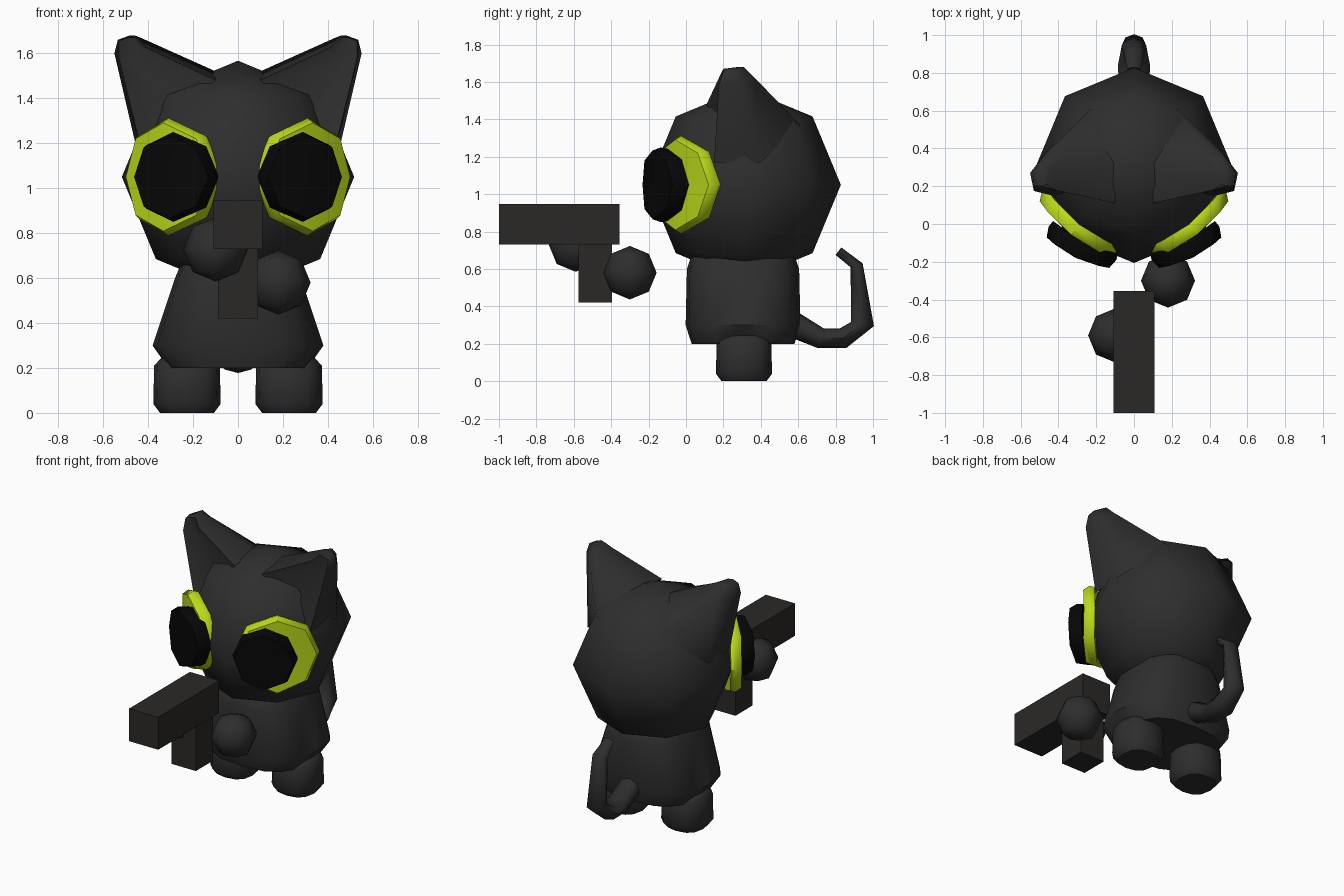
import bpy, bmesh
from math import sin, cos, pi, radians, copysign
from mathutils import Vector, Matrix

if "Cube" in bpy.data.objects:
    bpy.data.objects.remove(bpy.data.objects["Cube"])


def material(name, rgb):
    m = bpy.data.materials.new(name)
    m.diffuse_color = (*rgb, 1)
    m.use_nodes = True
    m.node_tree.nodes["Principled BSDF"].inputs["Base Color"].default_value = m.diffuse_color
    return m


FUR = material("dark_fur", (0.027, 0.027, 0.027))
STEEL = material("dark_steel", (0.024, 0.022, 0.020))
LIME = material("lime", (0.50, 0.70, 0.010))
BLACK = material("black", (0.002, 0.002, 0.002))


def finish(bm, name, mat, smooth_angle=None):
    bmesh.ops.recalc_face_normals(bm, faces=bm.faces)
    me = bpy.data.meshes.new(name)
    bm.to_mesh(me)
    bm.free()
    me.materials.append(mat)
    ob = bpy.data.objects.new(name, me)
    bpy.context.collection.objects.link(ob)
    if smooth_angle:
        bpy.ops.object.select_all(action='DESELECT')
        ob.select_set(True)
        bpy.context.view_layer.objects.active = ob
        bpy.ops.object.shade_smooth_by_angle(angle=radians(smooth_angle))
    return ob


def loft(name, rings, mat, smooth_angle=50):
    """Skin a list of equal-length point rings and cap both ends."""
    bm = bmesh.new()
    loops = [[bm.verts.new(p) for p in r] for r in rings]
    n = len(loops[0])
    for a, b in zip(loops, loops[1:]):
        for i in range(n):
            j = (i + 1) % n
            bm.faces.new((a[i], a[j], b[j], b[i]))
    bm.faces.new(loops[0])
    bm.faces.new(loops[-1])
    return finish(bm, name, mat, smooth_angle)


def ball(name, centre, r):
    """Eight-sided smooth sphere."""
    bm = bmesh.new()
    bmesh.ops.create_uvsphere(bm, u_segments=8, v_segments=4, radius=r,
                              matrix=Matrix.Translation(centre))
    return finish(bm, name, FUR, 60)


def box(name, lo, hi):
    lo, hi = Vector(lo), Vector(hi)
    bm = bmesh.new()
    bmesh.ops.create_cube(bm, size=1, matrix=Matrix.Translation((lo + hi) / 2)
                          @ Matrix.Diagonal((*(hi - lo), 1)))
    return finish(bm, name, STEEL)


def oval(cx, cy, z, rx, ry, n=16, power=1.0):
    """Horizontal ring; power below 1 squares it off."""
    pts = []
    for i in range(n):
        c, s = cos(2 * pi * i / n), sin(2 * pi * i / n)
        pts.append((cx + rx * copysign(abs(c) ** power, c),
                    cy + ry * copysign(abs(s) ** power, s), z))
    return pts


def eye_disc(name, side, centre, r, yaw, bulge, thick, mat):
    """Octagonal plate bent around the head and turned outwards."""
    c, s = cos(radians(yaw)), sin(radians(yaw))
    rings = []
    for scale, front in ((0.05, 0), (0.96, 0), (1, thick * 0.45), (0.92, thick), (0.05, thick)):
        ring = []
        for i in range(8):
            u = r * scale * cos(pi * i / 4)
            w = r * scale * sin(pi * i / 4)
            v = -front - bulge * (1 - (u / r) ** 2)
            ring.append((side * (centre[0] + u * c - v * s),
                         centre[1] + u * s + v * c, centre[2] + w))
        rings.append(ring)
    loft(name, rings, mat, 45)


# Head
ball("head", (0, 0.311, 1.05), 0.517)

# Body: wide at the hem, narrowing to the neck
loft("body", [oval(0, 0.305, z, rx, ry, 16, 0.7) for z, rx, ry in
              ((0.2, 0.31, 0.275), (0.3, 0.38, 0.307), (0.6, 0.28, 0.3),
               (0.66, 0.255, 0.28), (0.74, 0.2, 0.22))], FUR)

# Ears: base sunk in the head, dished front, blunt tip
ear_base = [(0.10, 0.11, 1.48), (0.29, 0.18, 1.30), (0.43, 0.15, 1.17),
            (0.45, 0.40, 1.17), (0.23, 0.61, 1.37), (0.10, 0.32, 1.52)]
ear_mid = [(0.42, 0.18, 1.63), (0.46, 0.235, 1.55), (0.53, 0.175, 1.58),
           (0.55, 0.27, 1.60), (0.47, 0.37, 1.62), (0.43, 0.29, 1.668)]
ear_tip = [(0.46, 0.21, 1.67), (0.49, 0.20, 1.67), (0.53, 0.20, 1.655),
           (0.535, 0.26, 1.66), (0.48, 0.31, 1.68), (0.46, 0.28, 1.68)]

for side, label in ((1, "left"), (-1, "right")):
    loft(label + "_ear", [[(side * x, y, z) for x, y, z in r]
                          for r in (ear_base, ear_mid, ear_tip)], FUR, 85)
    # Feet
    loft(label + "_foot", [oval(side * 0.227, 0.31, z, r, r, 12, 0.8) for z, r in
                           ((0, 0.12), (0.04, 0.15), (0.21, 0.146), (0.25, 0.11))], FUR)
    # Eyes: lime surround with a black lens in front
    eye_disc(label + "_eye_surround", side, (0.262, 0.033, 1.05), 0.262, 38, 0.045, 0.07, LIME)
    eye_disc(label + "_eye_lens", side, (0.255, -0.066, 1.05), 0.2, 26, 0.035, 0.09, BLACK)

# Floating hands
ball("left_hand", (0.18, -0.3, 0.58), 0.143)
ball("right_hand", (-0.1, -0.59, 0.728), 0.143)

# Held blaster
box("blaster_barrel", (-0.108, -1, 0.73), (0.108, -0.355, 0.948))
box("blaster_grip", (-0.09, -0.575, 0.42), (0.09, -0.395, 0.74))

# Tail: (y, z, sideways radius, in-plane radius) along its path
tail = [(0.52, 0.33, 0.075, 0.075), (0.72, 0.23, 0.08, 0.055), (0.84, 0.23, 0.085, 0.055),
        (0.944, 0.306, 0.065, 0.062), (0.912, 0.62, 0.055, 0.034), (0.815, 0.695, 0.035, 0.025)]
rings = []
for i, (y, z, rx, rp) in enumerate(tail):
    a, b = tail[max(i - 1, 0)], tail[min(i + 1, len(tail) - 1)]
    t = Vector((b[0] - a[0], b[1] - a[1])).normalized()
    rings.append([(rx * cos(k * pi / 4), y - t.y * rp * sin(k * pi / 4),
                   z + t.x * rp * sin(k * pi / 4)) for k in range(8)])
loft("tail", rings, FUR, 60)
